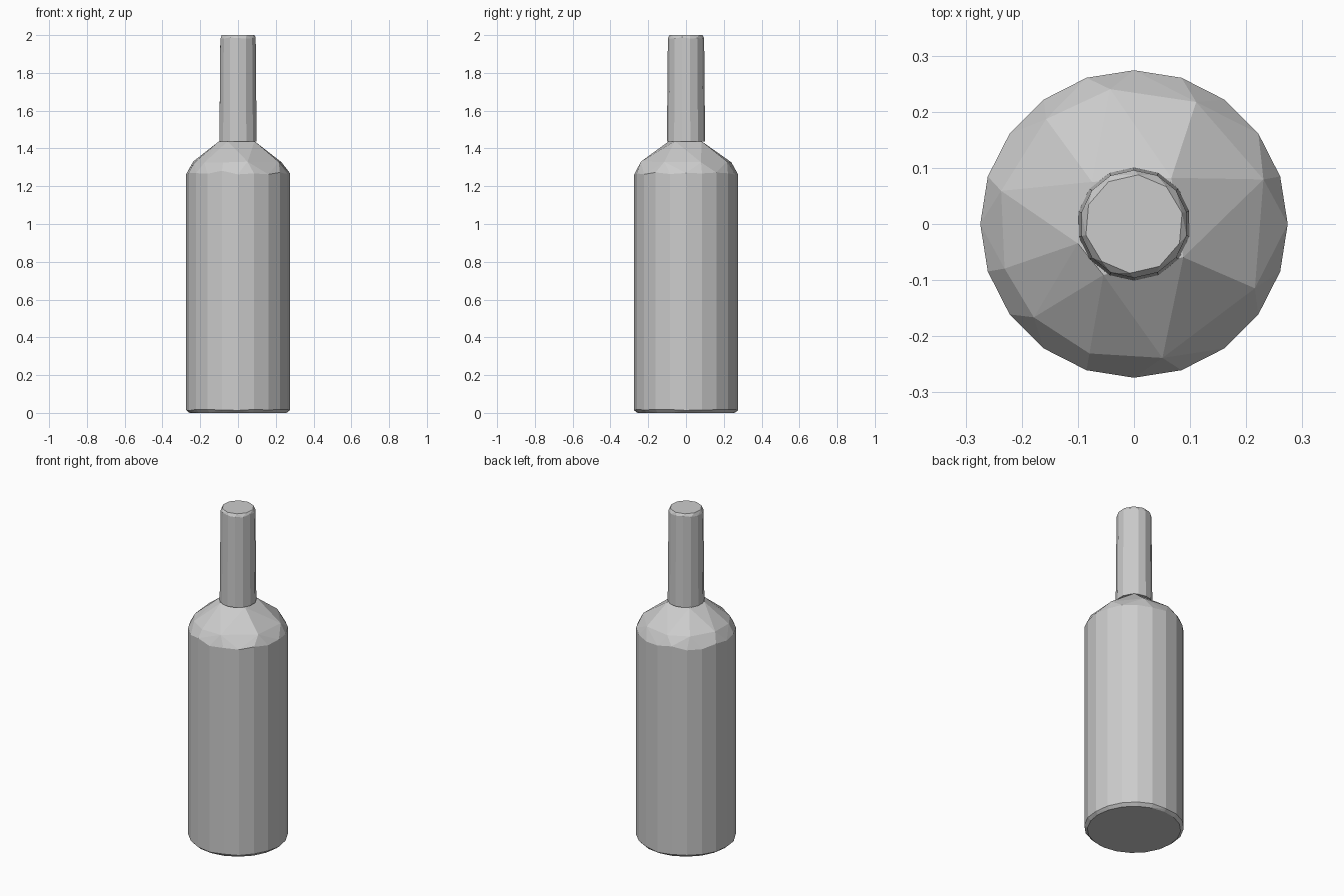
import bpy, bmesh, random
from math import cos, sin, radians

random.seed(4)
cube = bpy.data.objects.get("Cube")
if cube:
    bpy.data.objects.remove(cube, do_unlink=True)

grey = bpy.data.materials.new("light grey")
grey.use_nodes = True
colour = (0.6, 0.6, 0.6, 1)
grey.diffuse_color = colour
grey.node_tree.nodes["Principled BSDF"].inputs["Base Color"].default_value = colour


def even(sides, start=0):
    return [start + 360 * i / sides for i in range(sides)]


def faceted_solid(name, rings):
    """Convex faceted solid around rings of (radius, height, angles, height jitter)."""
    bm = bmesh.new()
    for radius, z, angles, jitter in rings:
        for a in map(radians, angles):
            dz = random.uniform(-jitter, jitter)
            bm.verts.new((radius * cos(a), radius * sin(a), z + dz))
    bmesh.ops.convex_hull(bm, input=bm.verts)
    bmesh.ops.dissolve_limit(bm, angle_limit=radians(1), verts=bm.verts, edges=bm.edges)
    bmesh.ops.recalc_face_normals(bm, faces=bm.faces)
    mesh = bpy.data.meshes.new(name)
    bm.to_mesh(mesh)
    bm.free()
    mesh.materials.append(grey)
    obj = bpy.data.objects.new(name, mesh)
    bpy.context.collection.objects.link(obj)


# Body with a chamfered base and a broad, irregularly faceted shoulder
shoulder = [19, 63, 100, 130, 166, 199, 223, 251, 282, 332]
collar = [51, 135, 199, 239, 326]
faceted_solid("bottle_body", [
    (0.257, 0.0, even(20), 0),
    (0.274, 0.015, even(20), 0.004),
    (0.274, 1.27, even(20), 0.012),
    (0.244, 1.328, shoulder, 0.004),
    (0.106, 1.438, collar, 0),
])

# Slender neck with a slightly bevelled rim
faceted_solid("bottle_neck", [
    (0.101, 1.437, even(14, 13), 0),
    (0.096, 1.985, even(14, 13), 0.005),
    (0.088, 2.0, even(10, 13), 0),
])
